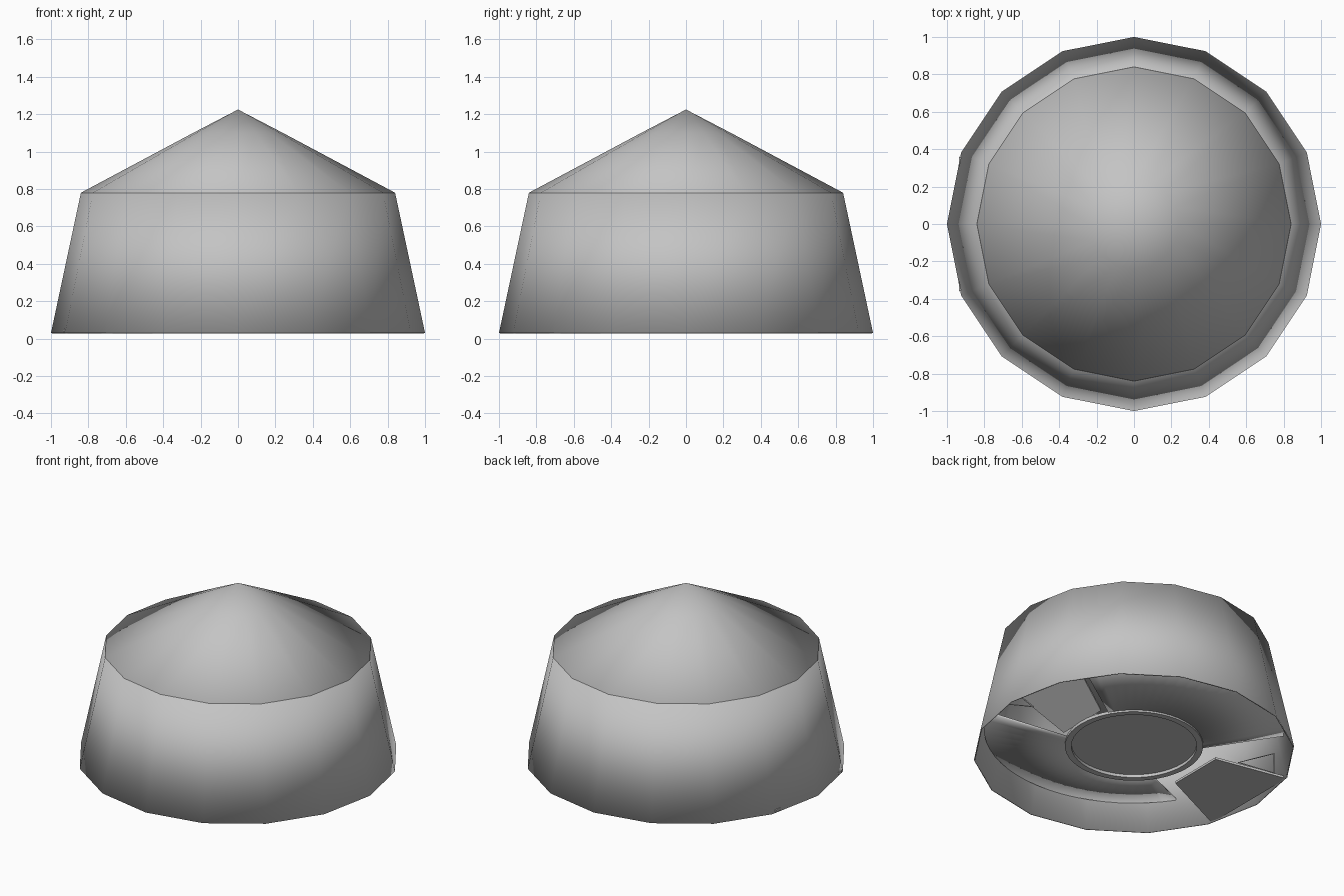
import bpy, bmesh
from math import radians, cos, sin, pi
from mathutils import Vector

if "Cube" in bpy.data.objects:
    bpy.data.objects.remove(bpy.data.objects["Cube"], do_unlink=True)

grey = bpy.data.materials.new("plain grey")
grey.use_nodes = True
grey.diffuse_color = (0.55, 0.55, 0.55, 1)
grey.node_tree.nodes["Principled BSDF"].inputs["Base Color"].default_value = (0.55, 0.55, 0.55, 1)


def finish(name, bm, thickness=0.0, smooth=True):
    bmesh.ops.remove_doubles(bm, verts=bm.verts, dist=0.0001)
    bmesh.ops.recalc_face_normals(bm, faces=bm.faces)
    mesh = bpy.data.meshes.new(name)
    bm.to_mesh(mesh)
    bm.free()
    mesh.materials.append(grey)
    ob = bpy.data.objects.new(name, mesh)
    bpy.context.scene.collection.objects.link(ob)
    if thickness:
        mod = ob.modifiers.new("thickness", "SOLIDIFY")
        mod.thickness = thickness
        mod.offset = -1
    if smooth:
        bpy.ops.object.select_all(action="DESELECT")
        bpy.context.view_layer.objects.active = ob
        ob.select_set(True)
        bpy.ops.object.shade_smooth_by_angle(angle=radians(30))
    return ob


def revolve(name, profile, sides, keep=lambda a: True, thickness=0.0):
    """Turn a (radius, height) profile, keeping only the wanted sectors."""
    bm = bmesh.new()
    step = 2 * pi / sides
    for i in range(sides):
        if not keep((i + 0.5) * step):
            continue
        for (r0, z0), (r1, z1) in zip(profile, profile[1:]):
            corners = []
            for r, z, a in ((r0, z0, i), (r0, z0, i + 1), (r1, z1, i + 1), (r1, z1, i)):
                p = Vector((r * cos(a * step), r * sin(a * step), z))
                if all((p - q).length > 0.0001 for q in corners):
                    corners.append(p)
            bm.faces.new([bm.verts.new(p) for p in corners])
    return finish(name, bm, thickness)


def panel(name, side, inner, outer, thickness=0.015):
    """Sloping trapezoid; inner and outer are (x, half width, z)."""
    bm = bmesh.new()
    pts = [(side * x, s * w, z) for (x, w, z), s in
           ((inner, -1), (outer, -1), (outer, 1), (inner, 1))]
    base = [bm.verts.new(p) for p in pts]
    top = [bm.verts.new((x, y, z + thickness)) for x, y, z in pts]
    bm.faces.new(base)
    bm.faces.new(top)
    for i in range(4):
        j = (i + 1) % 4
        bm.faces.new((base[i], base[j], top[j], top[i]))
    return finish(name, bm, smooth=False)


def brace(name, points, radius=0.006):
    """Closed triangular frame of thin bars."""
    curve = bpy.data.curves.new(name, "CURVE")
    curve.dimensions = "3D"
    curve.bevel_depth = radius
    curve.bevel_resolution = 0
    spline = curve.splines.new("POLY")
    spline.points.add(len(points) - 1)
    for sp, p in zip(spline.points, points):
        sp.co = (*p, 1)
    spline.use_cyclic_u = True
    curve.materials.append(grey)
    bpy.context.scene.collection.objects.link(bpy.data.objects.new(name, curve))


# Outer shell
revolve("outer_wall", [(1, 0.03), (0.84, 0.78)], 16, thickness=0.008)
revolve("roof", [(0.84, 0.78), (0.24, 1.10), (0, 1.225)], 16, thickness=0.008)


# Funnel shaped floor, open at the two ramps
def floor_sector(a):
    return cos(a) > cos(pi - radians(34)) and cos(a) < cos(radians(28))


revolve("sloping_floor", [(0.42, 0.09), (0.935, 0.21)], 64, floor_sector, 0.012)

# Middle plate with its raised rim
revolve("centre_plate", [(0, 0.10), (0.40, 0.10)], 48)
revolve("centre_rim", [(0.39, 0.10), (0.39, 0.08), (0.43, 0.08), (0.43, 0.10), (0.39, 0.10)], 48)

# Lowered and raised ramps with side braces
panel("lowered_ramp", -1, (0.50, 0.195, 0.085), (0.935, 0.36, 0.035))
panel("raised_ramp", 1, (0.42, 0.18, 0.10), (0.85, 0.32, 0.40))
for s, label in ((-1, "right"), (1, "left")):
    brace("lowered_ramp_brace_" + label,
          [(-0.64, s * 0.25, 0.09), (-0.86, s * 0.33, 0.06), (-0.86, s * 0.33, 0.2)])
    brace("raised_ramp_brace_" + label,
          [(0.62, s * 0.24, 0.24), (0.80, s * 0.30, 0.22), (0.80, s * 0.30, 0.37)])
